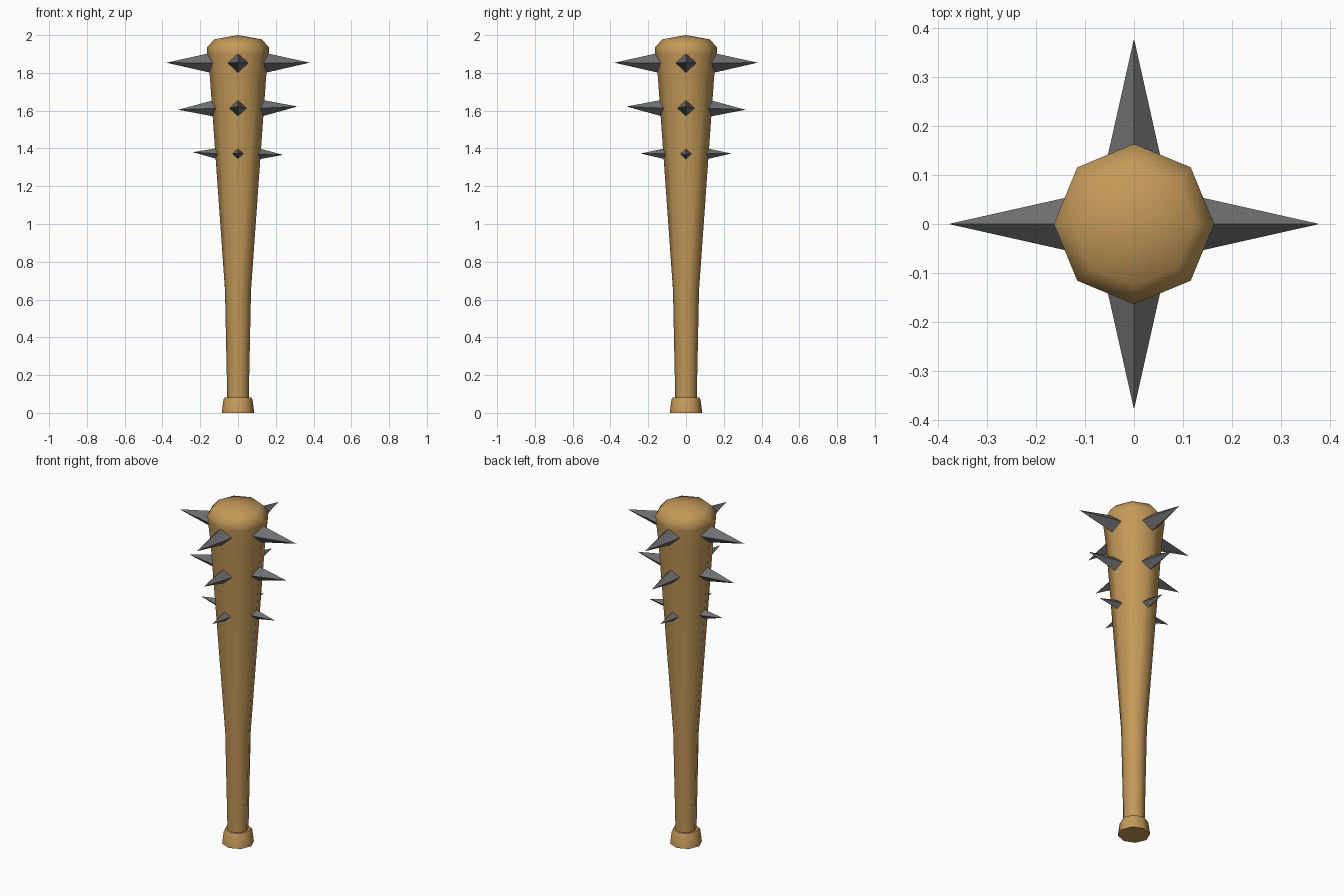
import bpy, bmesh
from math import cos, sin, pi, radians
from mathutils import Vector

if "Cube" in bpy.data.objects:
    bpy.data.objects.remove(bpy.data.objects["Cube"])


def finish(bm, name, colour):
    bmesh.ops.recalc_face_normals(bm, faces=bm.faces)
    mesh = bpy.data.meshes.new(name)
    bm.to_mesh(mesh)
    bm.free()
    obj = bpy.data.objects.new(name, mesh)
    bpy.context.collection.objects.link(obj)
    mat = bpy.data.materials.new(name + "_colour")
    mat.diffuse_color = colour
    mat.use_nodes = True
    mat.node_tree.nodes["Principled BSDF"].inputs["Base Color"].default_value = mat.diffuse_color
    mesh.materials.append(mat)
    return obj


# Wooden club: eight-sided turned profile (radius, height)
profile = [(0.086, 0), (0.077, 0.07), (0.07, 0.082), (0.057, 0.082), (0.069, 0.65),
           (0.149, 1.78), (0.163, 1.9), (0.164, 1.935), (0.125, 1.978)]
bm = bmesh.new()
rings = [[bm.verts.new((r * cos(k * pi / 4), r * sin(k * pi / 4), z)) for k in range(8)]
         for r, z in profile]
for lower, upper in zip(rings, rings[1:]):
    for k in range(8):
        n = (k + 1) % 8
        bm.faces.new((lower[k], lower[n], upper[n], upper[k]))
bm.faces.new(rings[0])
crown = bm.verts.new((0, 0, 2))
for k in range(8):
    bm.faces.new((rings[-1][k], rings[-1][(k + 1) % 8], crown))
club = finish(bm, "club", (0.55, 0.32, 0.1, 1))
bpy.context.view_layer.objects.active = club
club.select_set(True)
bpy.ops.object.shade_smooth_by_angle(angle=radians(55))

# Spikes: rows of four diamond pyramids
# (height, base radius, half width, tip radius, tip heights for +x, +y, -x, -y)
rows = [(1.853, 0.125, 0.057, 0.379, (1.854, 1.854, 1.854, 1.854)),
        (1.613, 0.112, 0.047, 0.315, (1.622, 1.605, 1.605, 1.622)),
        (1.372, 0.096, 0.032, 0.239, (1.366, 1.373, 1.380, 1.373))]
bm = bmesh.new()
for z, base, half, reach, tips in rows:
    for k, tip_z in enumerate(tips):
        out = Vector((cos(k * pi / 2), sin(k * pi / 2), 0))
        side = Vector((-out.y, out.x, 0))
        up = Vector((0, 0, 1))
        centre = out * base + up * z
        ring = [bm.verts.new(centre + d * half) for d in (side, up, -side, -up)]
        tip = bm.verts.new(out * reach + up * tip_z)
        bm.faces.new(ring)
        for i in range(4):
            bm.faces.new((ring[i], ring[(i + 1) % 4], tip))
finish(bm, "spikes", (0.16, 0.16, 0.16, 1))
